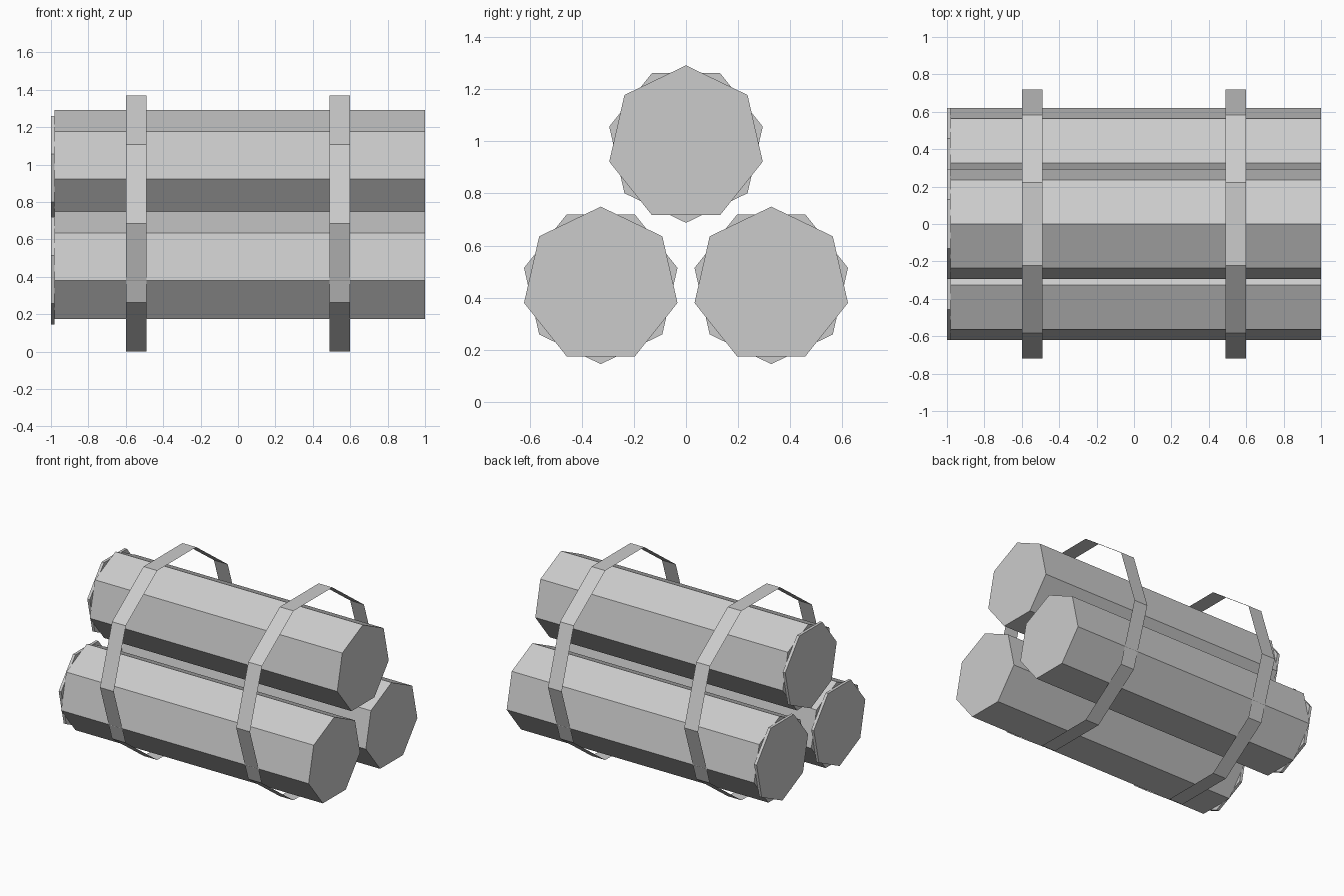
import bpy
import bmesh
from math import cos, sin, pi

cube = bpy.data.objects.get("Cube")
if cube:
    bpy.data.objects.remove(cube, do_unlink=True)

grey = bpy.data.materials.new("light_grey")
grey.use_nodes = True
grey.diffuse_color = (0.6, 0.6, 0.6, 1)
grey.node_tree.nodes["Principled BSDF"].inputs["Base Color"].default_value = (0.6, 0.6, 0.6, 1)


def tube(name, sides, radius, y, z, x0, x1, start, capped=True):
    """Polygon in the YZ plane, swept along X; capped for solids, open for straps."""
    bm = bmesh.new()
    angles = [start + 2 * pi * i / sides for i in range(sides)]
    ends = [[bm.verts.new((x, y + radius * cos(a), z + radius * sin(a))) for a in angles]
            for x in (x0, x1)]
    for i in range(sides):
        j = (i + 1) % sides
        bm.faces.new((ends[0][i], ends[0][j], ends[1][j], ends[1][i]))
    if capped:
        bm.faces.new(ends[0][::-1])
        bm.faces.new(ends[1])
        bmesh.ops.recalc_face_normals(bm, faces=bm.faces)
    else:
        # Straps face away from their own axis
        for face in bm.faces:
            centre = face.calc_center_median()
            face.normal_update()
            if face.normal.y * (centre.y - y) + face.normal.z * (centre.z - z) < 0:
                face.normal_flip()
    mesh = bpy.data.meshes.new(name)
    bm.to_mesh(mesh)
    bm.free()
    mesh.materials.append(grey)
    obj = bpy.data.objects.new(name, mesh)
    bpy.context.collection.objects.link(obj)


# Three stacked seven-sided logs, each with a turned end plate
logs = {"top": (0, 0.989), "front": (-0.327, 0.447), "back": (0.327, 0.447)}
for label, (y, z) in logs.items():
    tube(label + "_log", 7, 0.302, y, z, -0.98, 1, pi / 2)
    tube(label + "_end_plate", 7, 0.302, y, z, -1, -0.98, -pi / 2)

# Two thin ten-sided straps around the bundle
for label, x in (("right", -0.545), ("left", 0.545)):
    tube(label + "_strap", 10, 0.72, 0, 0.685, x - 0.055, x + 0.055, 0, capped=False)
